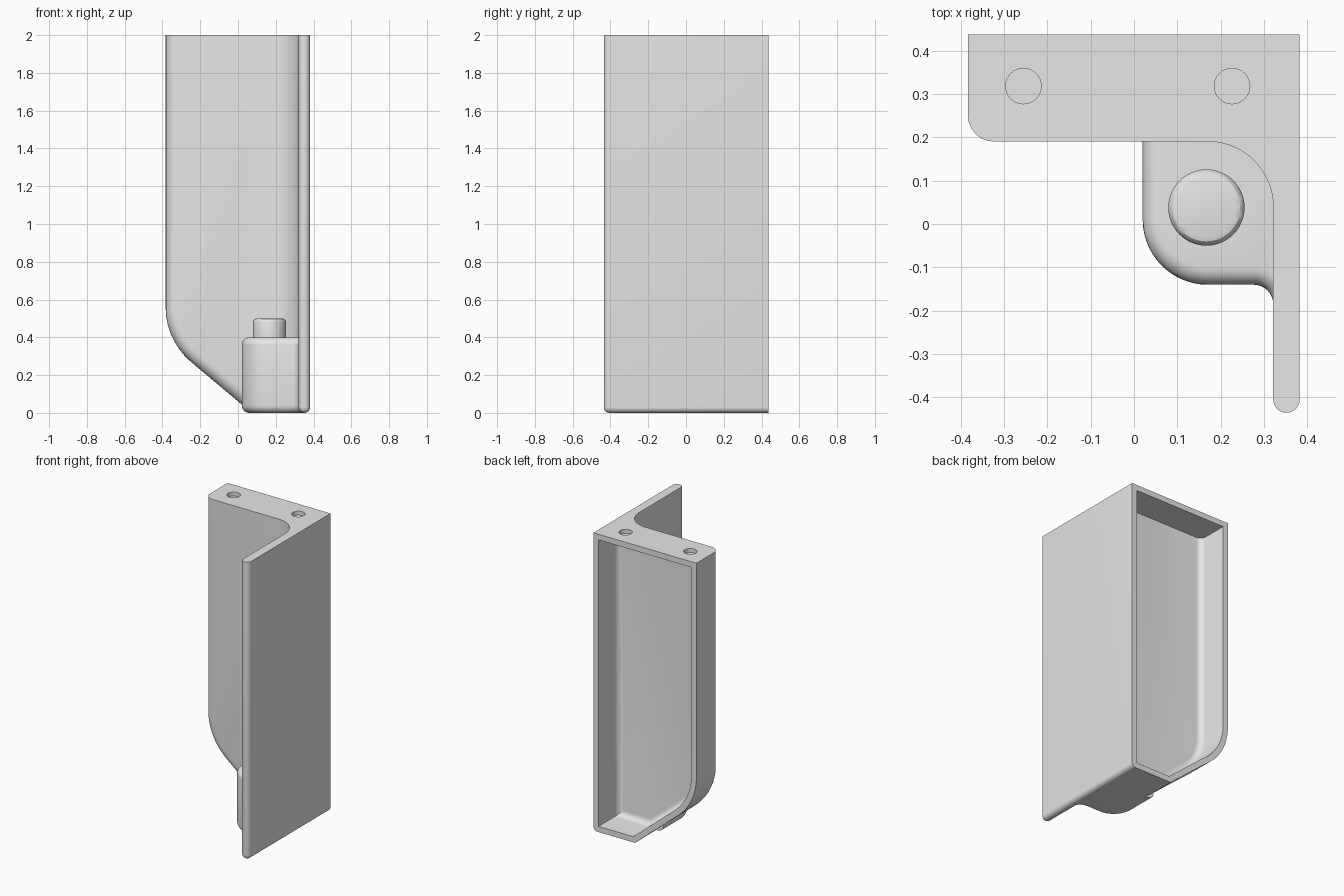
import bpy, bmesh
from math import cos, sin, pi, radians
from mathutils import Vector

if "Cube" in bpy.data.objects:
    bpy.data.objects.remove(bpy.data.objects["Cube"], do_unlink=True)

GREY = (0.8, 0.8, 0.8, 1)
mat = bpy.data.materials.new("plain grey")
mat.use_nodes = True
mat.diffuse_color = GREY
mat.node_tree.nodes["Principled BSDF"].inputs["Base Color"].default_value = GREY


def arc(cx, cy, r, a, b, n=14):
    """Points along an arc from angle a to b in degrees."""
    angles = [radians(a + (b - a) * i / n) for i in range(n + 1)]
    return [(cx + r * cos(t), cy + r * sin(t)) for t in angles]


def prism(name, points, axis, lo, hi, radius=0, pick=None, segments=6):
    """Extrude a profile along y or z, then round the edges chosen by pick."""
    place = (lambda u, v, h: (u, h, v)) if axis == "y" else (lambda u, v, h: (u, v, h))
    bm = bmesh.new()
    base = bm.faces.new([bm.verts.new(place(u, v, lo)) for u, v in points])
    ext = bmesh.ops.extrude_face_region(bm, geom=[base])
    shift = Vector(place(0, 0, hi - lo))
    bmesh.ops.translate(bm, vec=shift, verts=[g for g in ext["geom"] if isinstance(g, bmesh.types.BMVert)])
    bmesh.ops.recalc_face_normals(bm, faces=bm.faces)
    if radius:
        edges = [e for e in bm.edges if pick(e.verts[0].co, e.verts[1].co)]
        bmesh.ops.bevel(bm, geom=edges, offset=radius, segments=segments,
                        profile=0.5, affect="EDGES", clamp_overlap=False)
        bmesh.ops.recalc_face_normals(bm, faces=bm.faces)
    mesh = bpy.data.meshes.new(name)
    bm.to_mesh(mesh)
    bm.free()
    ob = bpy.data.objects.new(name, mesh)
    bpy.context.collection.objects.link(ob)
    mesh.materials.append(mat)
    return ob


def combine(target, other, operation):
    mod = target.modifiers.new(operation.lower(), "BOOLEAN")
    mod.operation, mod.object, mod.solver = operation, other, "EXACT"
    bpy.context.view_layer.objects.active = target
    bpy.ops.object.modifier_apply(modifier=mod.name)
    bpy.data.objects.remove(other, do_unlink=True)


def near(a, b):
    return abs(a - b) < 1e-4


def housing_outline(inset, right):
    """Side-wall outline with a large rounded, slanted lower corner."""
    curve = arc(-0.003, 0.56, 0.38 - inset, 180, 230)
    x, z = curve[-1]
    foot = (x + (z - inset) * cos(radians(40)) / sin(radians(40)), inset)
    return [(-0.383 + inset, 2 - inset)] + curve + [foot, (right, inset), (right, 2 - inset)]


# Back housing, rounded along its front outer edge
def housing_edge(a, b):
    return near(a.y, 0.19) and near(b.y, 0.19) and min(a.x, b.x) < 0.05 and max(a.x, b.x) < 0.2


bracket = prism("bracket", housing_outline(0, 0.35), "y", 0.19, 0.437, 0.06, housing_edge)

# Side wing with rounded front and bottom edges
wing = prism("wing", [(0.321, -0.435), (0.382, -0.435), (0.382, 0.437), (0.321, 0.437)], "z", 0, 2, 0.03,
             lambda a, b: (near(a.y, -0.435) and near(b.y, -0.435) and not (near(a.z, 2) and near(b.z, 2)))
             or (near(a.z, 0) and near(b.z, 0) and near(a.x, b.x)))
combine(bracket, wing, "UNION")

# Concave web in the inside corner
web = prism("web", arc(0.171, 0.04, 0.15, 90, 0) + [(0.35, 0.04), (0.35, 0.21), (0.171, 0.21)], "z", 0.1, 2)
combine(bracket, web, "UNION")

# Boss at the foot, blended into the wing
boss_outline = ([(0.02, 0.21)] + arc(0.17, 0.01, 0.15, 180, 270)
                + arc(0.276, -0.185, 0.045, 90, 0, 8) + [(0.35, -0.185), (0.35, 0.21)])
boss = prism("boss", boss_outline, "z", 0, 0.4, 0.04,
             lambda a, b: near(a.z, b.z) and not (near(a.y, 0.21) and near(b.y, 0.21))
             and not (near(a.x, 0.35) and near(b.x, 0.35)))
combine(bracket, boss, "UNION")

# Locating pin on the boss
pin = prism("pin", arc(0.167, 0.038, 0.088, 0, 360, 48)[:-1], "z", 0.3, 0.5, 0.02,
            lambda a, b: near(a.z, 0.5) and near(b.z, 0.5), 3)
combine(bracket, pin, "UNION")

# Hollow opening at the back
cavity = prism("cavity", housing_outline(0.038, 0.344), "y", 0.23, 0.5, 0.04,
               lambda a, b: near(a.y, 0.23) and near(b.y, 0.23) and not (near(a.z, 1.962) and near(b.z, 1.962)))
combine(bracket, cavity, "DIFFERENCE")

# Blind screw holes in the top
for x in (-0.255, 0.226):
    hole = prism("hole", arc(x, 0.318, 0.041, 0, 360, 32)[:-1], "z", 1.973, 2.1)
    combine(bracket, hole, "DIFFERENCE")

bpy.ops.object.select_all(action="DESELECT")
bracket.select_set(True)
bpy.context.view_layer.objects.active = bracket
bpy.ops.object.shade_smooth_by_angle(angle=radians(30))
